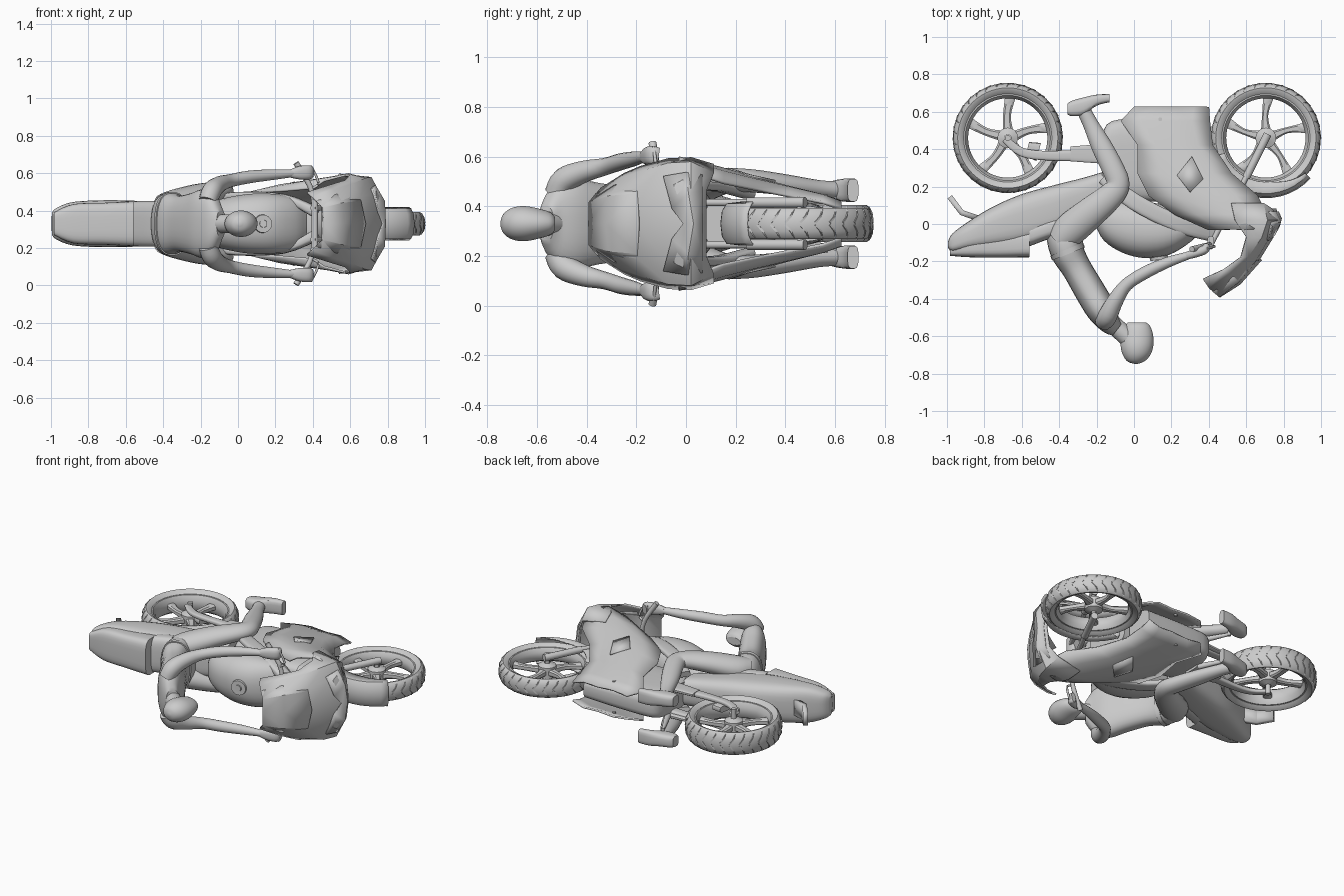
import bpy, bmesh, math
from mathutils import Vector

# The bike lies on its side: x = forward, -y = bike's up, z - MID = sideways
MID = 0.33


def finish(name, bm, mirror=False, angle=35, thick=0.0):
    bmesh.ops.recalc_face_normals(bm, faces=bm.faces)
    me = bpy.data.meshes.new(name)
    bm.to_mesh(me)
    bm.free()
    for p in me.polygons:
        p.use_smooth = True
    me.set_sharp_from_angle(angle=math.radians(angle))
    ob = bpy.data.objects.new(name, me)
    ob.location.z = MID
    bpy.context.collection.objects.link(ob)
    if mirror:
        m = ob.modifiers.new("mirror", 'MIRROR')
        m.use_axis = (False, False, True)
    if thick:
        s = ob.modifiers.new("solidify", 'SOLIDIFY')
        s.thickness = thick
        s.offset = 0
    return ob


def spline(pts, steps):
    out = []
    for i in range(len(pts) - 1):
        p0, p1, p2, p3 = pts[max(i - 1, 0)], pts[i], pts[i + 1], pts[min(i + 2, len(pts) - 1)]
        for k in range(steps):
            t = k / steps
            out.append([0.5 * (2 * b + (c - a) * t + (2 * a - 5 * b + 4 * c - d) * t * t
                               + (3 * b - a - 3 * c + d) * t ** 3)
                        for a, b, c, d in zip(p0, p1, p2, p3)])
    return out + [list(pts[-1])]


def add_tube(bm, pts, steps=4, n=16, power=1.0, axis=None):
    """Loft along (x, y, w, in-plane radius, sideways radius)."""
    pts = spline([p if len(p) == 5 else (*p, p[3]) for p in pts], steps)
    rings = []
    for i, p in enumerate(pts):
        t = Vector(axis) if axis else Vector(pts[min(i + 1, len(pts) - 1)][:3]) - Vector(pts[max(i - 1, 0)][:3])
        t.normalize()
        up = Vector((0, 0, 1)) if abs(t.z) < 0.98 else Vector((1, 0, 0))
        a = (up - t * up.dot(t)).normalized()
        b = t.cross(a)
        ring = []
        for k in range(n):
            th = 2 * math.pi * (k + 0.5) / n
            c, s = math.cos(th), math.sin(th)
            c, s = math.copysign(abs(c) ** power, c), math.copysign(abs(s) ** power, s)
            ring.append(bm.verts.new(Vector(p[:3]) + a * c * p[4] + b * s * p[3]))
        rings.append(ring)
    for r, q in zip(rings, rings[1:]):
        for k in range(n):
            bm.faces.new((r[k], r[(k + 1) % n], q[(k + 1) % n], q[k]))
    bm.faces.new(rings[0])
    bm.faces.new(rings[-1])


def tube(name, pts, mirror=False, **kw):
    bm = bmesh.new()
    add_tube(bm, pts, **kw)
    return finish(name, bm, mirror)


def loft(name, secs, **kw):
    """Sections along x: (x, upper y, lower y, half width)."""
    return tube(name, [(x, (a + b) / 2, 0, abs(b - a) / 2, w) for x, a, b, w in secs],
                axis=(1, 0, 0), n=28, **kw)


def sheet(name, rows, thick=0.012, mirror=True, angle=25):
    bm = bmesh.new()
    g = [[bm.verts.new(p) for p in r] for r in rows]
    for r, q in zip(g, g[1:]):
        for k in range(len(r) - 1):
            bm.faces.new((r[k], r[k + 1], q[k + 1], q[k]))
    bmesh.ops.remove_doubles(bm, verts=bm.verts, dist=1e-5)
    return finish(name, bm, mirror, angle, thick)


def lathe(name, cx, cy, prof, n=56):
    """Closed (radius, w) profile turned about the sideways axis."""
    bm = bmesh.new()
    g = [[bm.verts.new((cx + r * math.cos(2 * math.pi * i / n), cy + r * math.sin(2 * math.pi * i / n), w))
          for r, w in prof] for i in range(n)]
    m = len(prof)
    for i in range(n):
        for k in range(m):
            bm.faces.new((g[i][k], g[i][(k + 1) % m], g[(i + 1) % n][(k + 1) % m], g[(i + 1) % n][k]))
    return finish(name, bm)


def wheel(label, cx, cy, hw, spoke):
    half = [(.236, .72 * hw), (.255, .95 * hw), (.268, hw), (.28, .85 * hw), (.29, .5 * hw)]
    lathe(label + "_tyre", cx, cy, half + [(.294, 0)] + [(r, -w) for r, w in half[::-1]])
    lathe(label + "_rim", cx, cy, [(.242, .7 * hw), (.228, .7 * hw), (.212, .3 * hw),
                                   (.212, -.3 * hw), (.228, -.7 * hw), (.242, -.7 * hw)])
    lathe(label + "_hub", cx, cy, [(.055, .035), (.018, .05), (.018, -.05), (.055, -.035)], 24)

    def at(r, a, w=0):
        return cx + r * math.cos(a), cy + r * math.sin(a), w
    # Bent spokes
    bm = bmesh.new()
    for i in range(5):
        a = 2 * math.pi * i / 5 + 0.25
        add_tube(bm, [(*at(.03, a), .03, .024), (*at(.12, a + .1), spoke, .018), (*at(.222, a), .03, .02)],
                 n=8, power=.6)
    finish(label + "_spokes", bm)
    # Slanted tread bars
    bm = bmesh.new()
    for i in range(30):
        a = 2 * math.pi * i / 30
        add_tube(bm, [(*at(.292, a, .004), .006), (*at(.288, a + .08, .5 * hw), .006),
                      (*at(.275, a + .12, .9 * hw), .004)], steps=2, n=4)
    finish(label + "_tread", bm, True)


wheel("rear_wheel", -.675, .46, .075, .022)
wheel("front_wheel", .705, .46, .062, .017)

# Front fender wrapped round the tyre
rows = []
for i in range(15):
    a = math.radians(-42 - 118 * i / 14)
    k = min(1, .2 + i / 6)
    rows.append([(.705 + r * math.cos(a), .46 + r * math.sin(a), w)
                 for r, w in ((.318, 0), (.312, .05), (.295, .078), (.295 - .06 * k, .085))])
sheet("front_fender", rows, .008)

# Fork, clamp, bars
tube("fork_leg", [(.715, .48, .085, .022), (.60, .25, .085, .021)], True)
tube("fork_tube", [(.60, .25, .085, .015), (.40, -.13, .085, .015)], True)
tube("axle", [(.705, .46, -.1, .014), (.705, .46, .1, .014)])
tube("rear_axle", [(-.675, .46, -.11, .016), (-.675, .46, .11, .016)])
tube("triple_clamp", [(.41, -.10, -.13, .035, .018), (.41, -.10, .13, .035, .018)], power=.6)
tube("handlebar", [(.41, -.11, .09, .014), (.385, -.115, .2, .014), (.31, -.135, .325, .016)], True)
tube("brake_lever", [(.40, -.12, .19, .007), (.43, -.12, .22, .007), (.39, -.13, .31, .006)], True)

# Swingarm and drive parts
tube("swingarm", [(-.69, .455, .085, .02, .012), (-.6, .385, .085, .024, .014), (-.45, .365, .085, .026, .015),
                  (-.15, .37, .08, .035, .018)], True, power=.6)
tube("pivot_bracket", [(-.34, .375, .09, .04, .012), (-.14, .375, .09, .055, .014)], True, power=.5, steps=1)
tube("foot_peg", [(-.25, .60, .08, .01), (-.25, .60, .16, .01)], True)
tube("peg_hanger", [(-.25, .60, .09, .01), (-.16, .42, .09, .02)], True)
tube("brake_caliper", [(-.57, .40, .06, .04, .02), (-.51, .385, .06, .05, .02)], power=.5, steps=1)

# Engine and frame
loft("engine", [(-.17, .22, .47, .08), (-.12, .16, .55, .09), (.1, .12, .57, .085), (.36, .14, .57, .075)],
     power=.5)
loft("radiator", [(.37, .08, .40, .10), (.41, .08, .40, .10)], power=.4)
tube("frame_spar", [(-.16, .25, .12, .04, .02), (.0, .12, .15, .045, .02), (.24, .0, .14, .045, .02),
                    (.42, -.05, .06, .045, .03)], True, power=.6)

# Fuel tank with cap
loft("fuel_tank", [(-.21, -.0, .12, .07), (-.16, -.09, .13, .11), (-.06, -.155, .13, .14), (.06, -.183, .12, .16),
                   (.19, -.165, .10, .16), (.31, -.09, .08, .135), (.37, -.02, .06, .08)], power=.85)
tube("fuel_cap", [(.13, -.165, 0, .05), (.135, -.19, 0, .048)], steps=1, n=24)
tube("fuel_cap_lock", [(.135, -.18, 0, .022), (.136, -.196, 0, .02)], steps=1, n=16)

# Tail and seats
loft("tail_body", [(-.995, -.125, -.095, .06), (-.97, -.15, -.05, .085), (-.89, -.14, .01, .115),
                   (-.76, -.13, .09, .125), (-.6, -.11, .16, .125), (-.42, -.055, .21, .115),
                   (-.28, .02, .245, .10), (-.16, .1, .28, .09)], power=.6)
loft("passenger_seat", [(-.985, -.17, -.11, .06), (-.88, -.178, -.06, .105), (-.72, -.18, -.05, .112),
                        (-.56, -.178, -.03, .12)], power=.5)
loft("rider_seat", [(-.56, -.12, .0, .12), (-.42, -.07, .04, .12), (-.2, -.02, .08, .09)], power=.6)
sheet("plate_holder", [[(-.83, .03, 0), (-.83, .03, .05)], [(-.92, .06, 0), (-.92, .06, .05)],
                       [(-.985, .145, 0), (-.985, .145, .04)]], .03)

# Side fairing: y, rear x, front x, then half width at rear, middle, front
rows = []
for y, x0, x1, wr, wm, wf in [(.625, 0, .40, .075, .08, .06), (.55, -.07, .405, .095, .11, .085),
                              (.42, .02, .42, .125, .145, .11), (.27, .02, .52, .155, .185, .14),
                              (.15, .08, .66, .17, .22, .165), (.05, .22, .71, .175, .245, .2),
                              (-.03, .40, .64, .19, .25, .25)]:
    rows.append([(x0 + (x1 - x0) * t, y, w) for t, w in
                 ((0, wr), (.25, (wr + wm) / 2 + .01), (.55, wm), (.8, (wm + wf) / 2 + .015), (1, wf))])
sheet("side_fairing", rows)
sheet("side_vent", [[(.23, .26, .192), (.31, .36, .17)], [(.30, .17, .22), (.37, .24, .195)]], .012)
tube("fairing_bolt", [(.14, .56, .09, .01), (.14, .56, .118, .01)], True, steps=1)

# Nose cowl: rows from screen edge to chin, columns from centre outward
sheet("nose_cowl", [
    [(.45, -.385, 0), (.45, -.383, .09), (.40, -.34, .14), (.37, -.295, .165)],
    [(.56, -.31, 0), (.55, -.30, .12), (.51, -.26, .18), (.48, -.245, .20)],
    [(.66, -.20, 0), (.65, -.19, .14), (.61, -.17, .21), (.57, -.18, .228)],
    [(.74, -.07, 0), (.72, -.07, .16), (.68, -.07, .24), (.60, -.07, .258)],
    [(.775, .02, 0), (.765, .02, .14), (.71, .02, .245), (.54, .02, .262)],
    [(.755, .08, 0), (.735, .08, .13), (.69, .11, .20), (.52, .11, .235)]])
# Headlight panel with pointed centre, and raised screen
sheet("headlight", [[(.775, -.01, 0), (.75, -.055, .06), (.715, -.09, .19)],
                    [(.785, .03, 0), (.78, .01, .12), (.73, .0, .205)],
                    [(.768, .065, 0), (.752, .065, .13), (.715, .065, .195)]])
sheet("windscreen", [[(.455, -.39, 0), (.455, -.388, .085), (.42, -.36, .12)],
                     [(.565, -.32, 0), (.555, -.31, .11), (.525, -.28, .155)],
                     [(.68, -.19, 0), (.655, -.195, .12), (.635, -.18, .165)]], .01)

# Rider: torso, head, arms, legs
tube("torso", [(-.36, -.0, 0, .07, .12), (-.37, -.07, 0, .095, .16), (-.355, -.15, 0, .09, .165),
               (-.305, -.24, 0, .08, .15), (-.235, -.36, 0, .082, .165), (-.175, -.46, 0, .08, .185),
               (-.13, -.53, 0, .06, .15), (-.09, -.565, 0, .04, .07)], n=28, power=.8)
tube("neck", [(-.12, -.53, 0, .05), (-.02, -.62, 0, .05)])
tube("belt", [(-.36, -.135, 0, .095, .17), (-.35, -.16, 0, .095, .17)], n=28, power=.8)
tube("head", [(.015, -.527, 0, .05, .025), (.018, -.545, 0, .068, .045), (.018, -.59, 0, .084, .06),
              (.016, -.65, 0, .088, .071), (.014, -.70, 0, .074, .064), (.01, -.735, 0, .045, .04),
              (.01, -.748, 0, .008, .008)], n=28, axis=(0, -1, 0))
tube("arm", [(-.16, -.52, .12, .05), (-.14, -.49, .175, .052), (-.10, -.41, .21, .044), (-.04, -.325, .23, .035),
             (.06, -.26, .25, .034), (.18, -.205, .262, .029), (.30, -.165, .27, .02)], True)
tube("hand", [(.28, -.17, .268, .02, .022), (.33, -.155, .272, .024, .036), (.38, -.135, .275, .024, .038),
              (.385, -.11, .272, .016, .034)], True, power=.8)
tube("leg", [(-.395, -.09, .09, .07, .07), (-.34, -.03, .11, .09, .072), (-.22, .07, .15, .083, .062),
             (-.12, .155, .172, .07, .052), (-.085, .215, .175, .062, .048), (-.11, .29, .17, .06, .046),
             (-.17, .41, .155, .056, .042), (-.23, .53, .14, .042, .036), (-.265, .60, .135, .038, .036)],
     True, n=20)
tube("boot", [(-.355, .615, .135, .03, .035), (-.33, .618, .135, .042, .04), (-.27, .63, .135, .047, .043),
              (-.20, .662, .135, .03, .048), (-.13, .673, .135, .022, .046)], True, axis=(1, 0, 0), power=.6)
